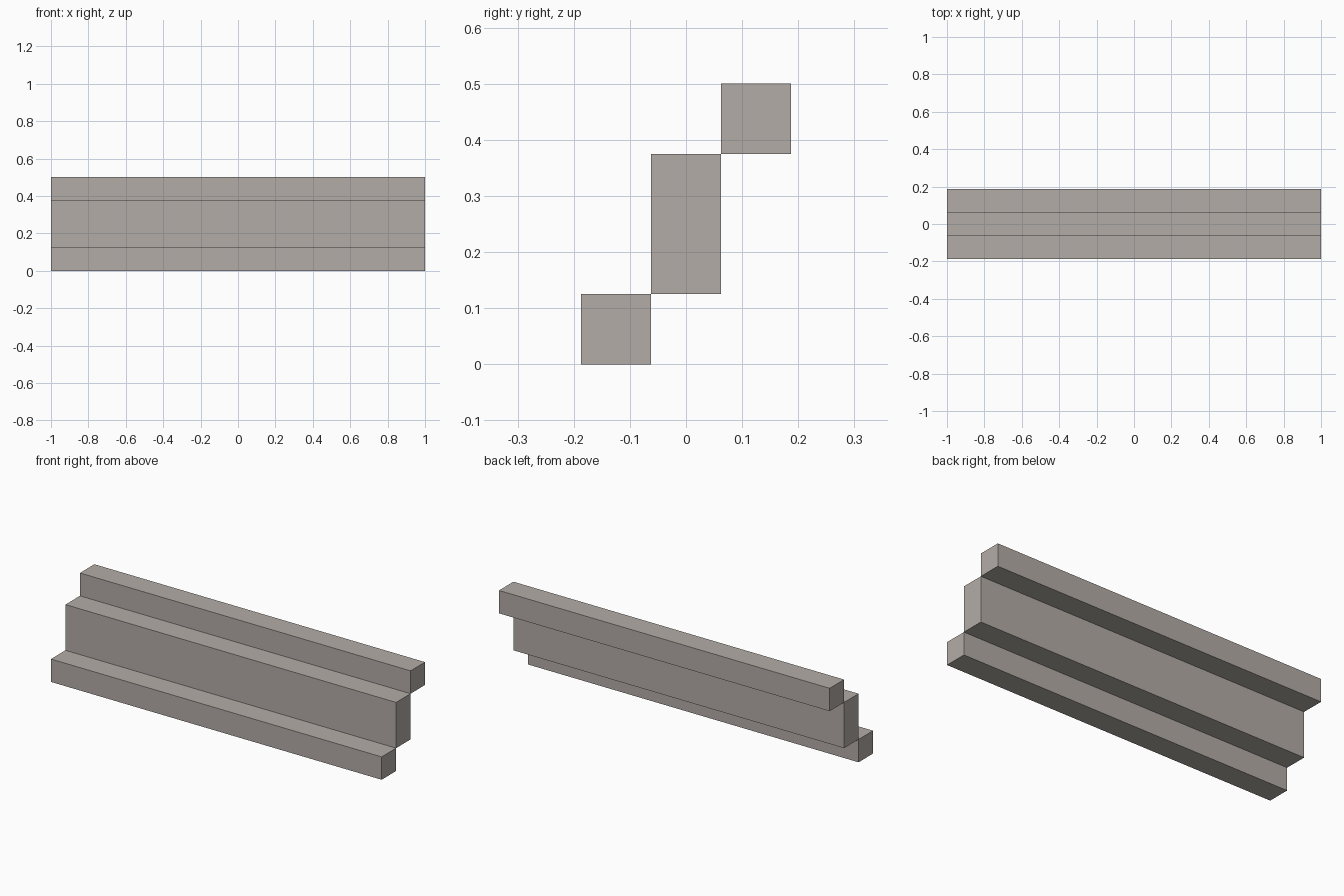
import bpy

default = bpy.data.objects.get("Cube")
if default:
    bpy.data.objects.remove(default, do_unlink=True)

# Warm grey stone
stone = bpy.data.materials.new("warm_grey_stone")
stone.use_nodes = True
color = (0.45, 0.415, 0.385, 1.0)
stone.diffuse_color = color
stone.node_tree.nodes["Principled BSDF"].inputs["Base Color"].default_value = color

LENGTH = 2.0
UNIT = 0.125  # beam depth and step height


def beam(name, y, bottom, height):
    """Full-length rectangular beam standing on the given height."""
    bpy.ops.mesh.primitive_cube_add(size=1, location=(0, y, bottom + height / 2))
    obj = bpy.context.object
    obj.name = obj.data.name = name
    obj.scale = (LENGTH, UNIT, height)
    bpy.ops.object.transform_apply(location=False, rotation=False, scale=True)
    obj.data.materials.append(stone)
    return obj


# Three beams stepping up and back, touching along their edges
beam("lower_front_beam", -UNIT, 0, UNIT)
beam("middle_panel", 0, UNIT, 2 * UNIT)
beam("upper_back_beam", UNIT, 3 * UNIT, UNIT)
